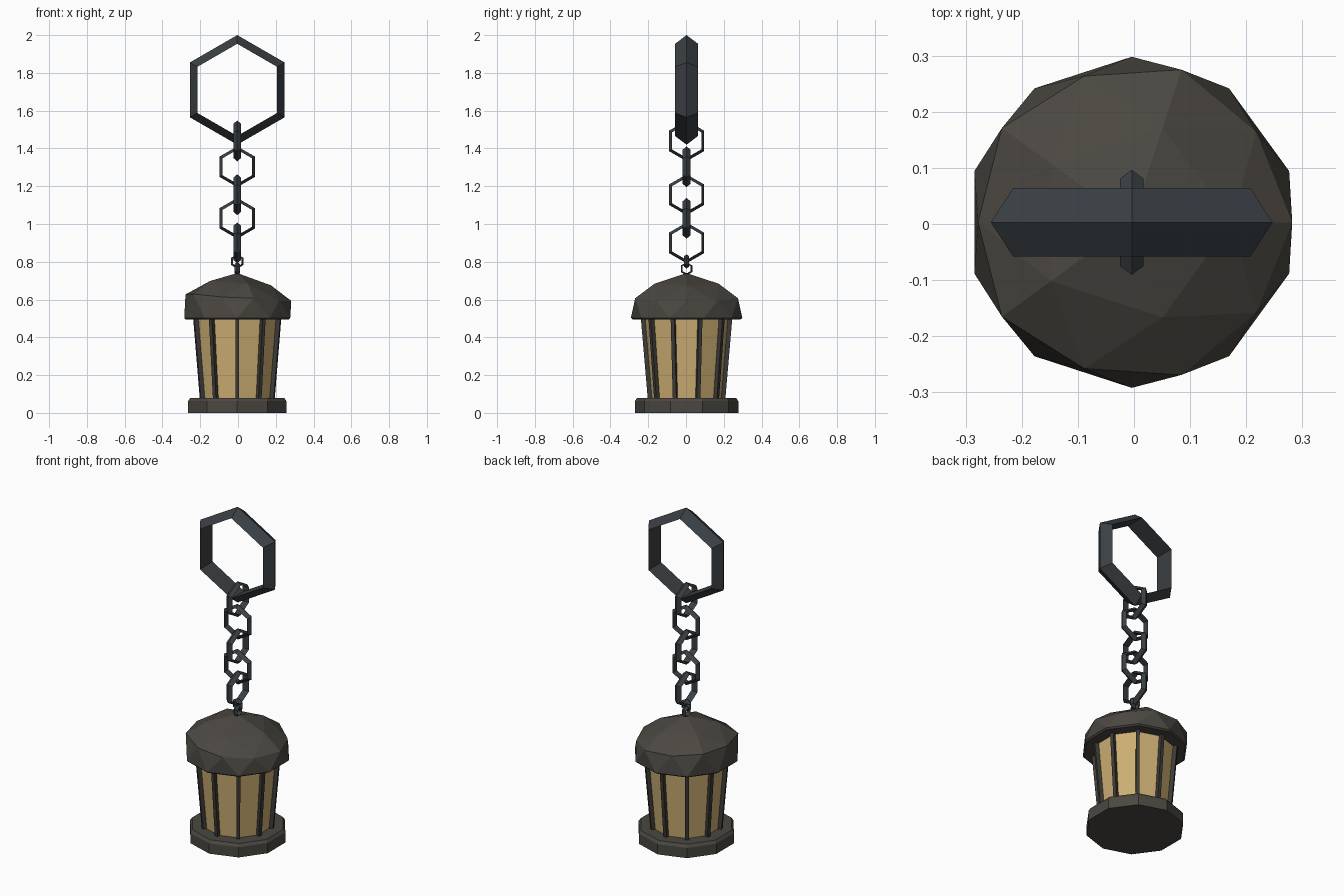
import bpy, bmesh
from math import sin, cos, radians
from mathutils import Vector

if "Cube" in bpy.data.objects:
    bpy.data.objects.remove(bpy.data.objects["Cube"])

CX, CY = -0.004, 0.003   # slight off-centre axis of the lantern


def material(name, rgb):
    m = bpy.data.materials.new(name)
    m.diffuse_color = (*rgb, 1)
    m.use_nodes = True
    m.node_tree.nodes["Principled BSDF"].inputs["Base Color"].default_value = m.diffuse_color
    return m


IRON = material("iron", (0.042, 0.05, 0.057))
CAP = material("dark_metal", (0.07, 0.064, 0.054))
POST = material("post_metal", (0.045, 0.043, 0.038))
GLASS = material("amber_glass", (0.6, 0.42, 0.17))


def finish(name, bm, mat):
    bmesh.ops.recalc_face_normals(bm, faces=bm.faces)
    me = bpy.data.meshes.new(name)
    bm.to_mesh(me)
    bm.free()
    me.materials.append(mat)
    ob = bpy.data.objects.new(name, me)
    ob.location = (CX, CY, 0)
    bpy.context.collection.objects.link(ob)
    return ob


def polar(r, deg, z):
    return Vector((r * cos(radians(deg)), r * sin(radians(deg)), z))


def link(name, z, radius, band, half_width, along_x):
    """Hexagonal ring with a triangular section, standing upright."""
    bm = bmesh.new()
    section = [(radius, 0), (radius - band, half_width), (radius - band, -half_width)]
    rings = []
    for i in range(6):
        a = radians(90 + 60 * i)
        row = []
        for r, w in section:
            u, h = r * cos(a), z + r * sin(a)
            row.append(bm.verts.new((u, w, h) if along_x else (w, u, h)))
        rings.append(row)
    for i in range(6):
        p, q = rings[i], rings[(i + 1) % 6]
        for j in range(3):
            k = (j + 1) % 3
            bm.faces.new((p[j], p[k], q[k], q[j]))
    finish(name, bm, IRON)


def decagon_solid(name, profile, mat):
    """Ten-sided solid from (radius, z) steps, corners on the y axis."""
    bm = bmesh.new()
    rows = [[bm.verts.new(polar(r, 18 + 36 * i, z)) for i in range(10)] for r, z in profile]
    for p, q in zip(rows, rows[1:]):
        for i in range(10):
            j = (i + 1) % 10
            bm.faces.new((p[i], p[j], q[j], q[i]))
    bm.faces.new(rows[0])
    bm.faces.new(rows[-1])
    finish(name, bm, mat)


# Hanging ring and chain
link("hanging_ring", 1.71, 0.29, 0.046, 0.061, True)
for i, z in enumerate((1.44, 1.303, 1.155, 1.03, 0.90)):
    link(f"chain_link_{i + 1}", z, 0.108, 0.018, 0.021, i % 2 == 1)
link("small_link_upper", 0.802, 0.038, 0.011, 0.014, True)
link("small_link_lower", 0.763, 0.035, 0.010, 0.014, False)

# Faceted domed cap: half of a subdivided icosahedron, leaning slightly
bm = bmesh.new()
points = [Vector((0, 0, 0.74))]
for i in range(5):
    for r, a, z in ((0.178, 72 * i, 0.688), (0.286, 72 * i, 0.613), (0.274, 72 * i + 36, 0.608)):
        p = polar(r, a, z)
        p.z -= 0.07 * p.x
        points.append(p)
for i in range(10):
    points += [polar(0.295, 18 + 36 * i, 0.503), polar(0.286, 18 + 36 * i, 0.495)]
for p in points:
    bm.verts.new(p)
bmesh.ops.convex_hull(bm, input=bm.verts[:])
finish("cap", bm, CAP)

# Base and tapered glass body
decagon_solid("base", [(0.274, 0), (0.274, 0.062), (0.262, 0.079)], CAP)
decagon_solid("glass", [(0.186, 0.07), (0.222, 0.5)], GLASS)

# Tapered corner posts
for n in range(10):
    bm = bmesh.new()
    a = 18 + 36 * n
    side = polar(0.010, a + 90, 0)
    rows = []
    for r0, r1, z in ((0.172, 0.205, 0.07), (0.206, 0.242, 0.5)):
        rows.append([bm.verts.new(polar(r, a, z) + side * s)
                     for r, s in ((r0, -1), (r1, -1), (r1, 1), (r0, 1))])
    for j in range(4):
        k = (j + 1) % 4
        bm.faces.new((rows[0][j], rows[0][k], rows[1][k], rows[1][j]))
    bm.faces.new(rows[0])
    bm.faces.new(rows[1])
    finish(f"post_{n + 1}", bm, POST)
